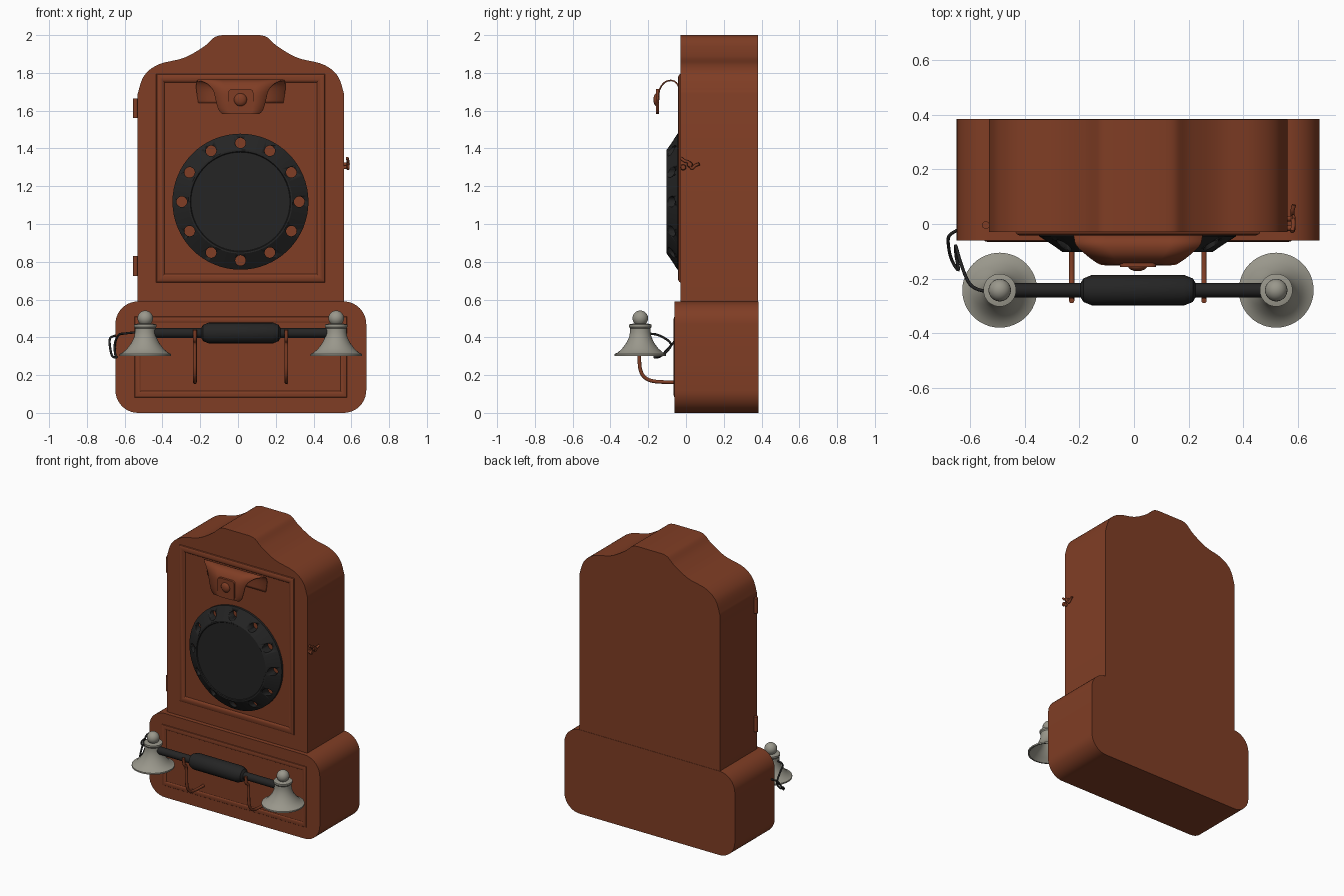
import bpy, bmesh, math
from mathutils import Matrix, Vector

if "Cube" in bpy.data.objects:
    bpy.data.objects.remove(bpy.data.objects["Cube"])

CX = 0.015  # cabinet centre line


def mat(name, rgb):
    m = bpy.data.materials.new(name)
    m.diffuse_color = (*rgb, 1)
    m.use_nodes = True
    m.node_tree.nodes["Principled BSDF"].inputs["Base Color"].default_value = m.diffuse_color
    return m


WOOD = mat("red brown wood", (0.215, 0.047, 0.018))
BLACK = mat("black", (0.018, 0.018, 0.018))
METAL = mat("grey metal", (0.32, 0.31, 0.26))


def finish(name, bm, material, angle=35):
    bmesh.ops.remove_doubles(bm, verts=bm.verts, dist=1e-5)
    bmesh.ops.recalc_face_normals(bm, faces=bm.faces)
    me = bpy.data.meshes.new(name)
    bm.to_mesh(me)
    bm.free()
    me.materials.append(material)
    for p in me.polygons:
        p.use_smooth = True
    me.set_sharp_from_angle(angle=math.radians(angle))
    ob = bpy.data.objects.new(name, me)
    bpy.context.collection.objects.link(ob)
    return ob


def slab(name, outline, y0, y1, material):
    """Extrude an x/z outline from y0 to y1."""
    bm = bmesh.new()
    f = bm.faces.new([bm.verts.new((x, y0, z)) for x, z in outline])
    r = bmesh.ops.extrude_face_region(bm, geom=[f])
    vs = [v for v in r["geom"] if isinstance(v, bmesh.types.BMVert)]
    bmesh.ops.translate(bm, verts=vs, vec=(0, y1 - y0, 0))
    return finish(name, bm, material)


def smooth_line(pts, n=4):
    """Catmull-Rom through the points (tuples of any size)."""
    pts = [Vector(p) for p in pts]
    out = []
    for i in range(len(pts) - 1):
        a, b, c, d = pts[max(i - 1, 0)], pts[i], pts[i + 1], pts[min(i + 2, len(pts) - 1)]
        for k in range(n):
            t = k / n
            out.append(0.5 * (2 * b + (c - a) * t + (2 * a - 5 * b + 4 * c - d) * t ** 2
                              + (3 * b - a - 3 * c + d) * t ** 3))
    return out + [pts[-1]]


def rounded(x0, x1, z0, z1, r, n=10):
    out = []
    for i, (x, z) in enumerate([(x1 - r, z1 - r), (x0 + r, z1 - r), (x0 + r, z0 + r), (x1 - r, z0 + r)]):
        for k in range(n + 1):
            a = math.pi / 2 * (i + k / n)
            out.append((x + r * math.cos(a), z + r * math.sin(a)))
    return out


def lathe(name, profile, loc, material, rot=Matrix(), n=48, angle=35):
    """Revolve (radius, height) points round the local z axis."""
    bm = bmesh.new()
    rings = [[bm.verts.new((r * math.cos(2 * math.pi * k / n), r * math.sin(2 * math.pi * k / n), h))
              for k in range(n)] for r, h in profile]
    for a, b in zip(rings, rings[1:]):
        for k in range(n):
            j = (k + 1) % n
            bm.faces.new((a[k], a[j], b[j], b[k]))
    bm.transform(Matrix.Translation(loc) @ rot)
    return finish(name, bm, material, angle)


def frame(name, x0, x1, z0, z1, y, steps):
    """Mitred rectangular moulding; steps are (inset, height)."""
    bm = bmesh.new()
    loops = [[bm.verts.new(p) for p in ((x0 + i, y - h, z0 + i), (x1 - i, y - h, z0 + i),
                                        (x1 - i, y - h, z1 - i), (x0 + i, y - h, z1 - i))]
             for i, h in steps]
    for a, b in zip(loops, loops[1:] + loops[:1]):
        for k in range(4):
            j = (k + 1) % 4
            bm.faces.new((a[k], a[j], b[j], b[k]))
    return finish(name, bm, WOOD)


def tube(name, pts, r, material):
    cu = bpy.data.curves.new(name, "CURVE")
    cu.dimensions = "3D"
    cu.bevel_depth, cu.bevel_resolution, cu.use_fill_caps = r, 3, True
    line = smooth_line(pts, 6)
    sp = cu.splines.new("POLY")
    sp.points.add(len(line) - 1)
    for p, v in zip(sp.points, line):
        p.co = (*v, 1)
    sp.use_smooth = True
    cu.materials.append(material)
    ob = bpy.data.objects.new(name, cu)
    bpy.context.collection.objects.link(ob)
    return ob


TO_FRONT = Matrix.Rotation(math.pi / 2, 4, "X")
TO_SIDE = Matrix.Rotation(math.pi / 2, 4, "Y")

# Cabinet with wavy crest, and wider base box
half = smooth_line([(0.10, 2.0), (0.14, 1.988), (0.195, 1.94), (0.30, 1.88), (0.435, 1.845),
                    (0.512, 1.785), (0.546, 1.69)], 6) + [Vector((0.546, 0.3))]
outline = [(CX + p.x, p.y) for p in half] + [(CX - p.x, p.y) for p in reversed(half)]
slab("cabinet", outline, -0.03, 0.382, WOOD)
slab("base_box", rounded(CX - 0.664, CX + 0.664, 0, 0.59, 0.12), -0.06, 0.384, WOOD)

# Panel mouldings
frame("door_moulding", -0.434, 0.462, 0.69, 1.795, -0.028,
      [(0, 0), (0.004, 0.008), (0.016, 0.014), (0.032, 0.012), (0.044, 0.004), (0.046, 0)])
frame("base_moulding", -0.55, 0.578, 0.08, 0.512, -0.058,
      [(0, 0), (0.004, 0.005), (0.016, 0.008), (0.026, 0.007), (0.034, 0.003), (0.036, 0)])

# Round dial with twelve finger holes
DX, DZ = 0.013, 1.118
dial = lathe("dial", [(0, 0.01), (0.36, 0.01), (0.36, 0.045), (0.275, 0.102), (0.266, 0.102),
                      (0.262, 0.097), (0, 0.097)], (DX, 0, DZ), BLACK, TO_FRONT, 64, 20)
bm = bmesh.new()
for k in range(12):
    a = math.pi * k / 6
    bmesh.ops.create_cone(bm, cap_ends=True, segments=20, radius1=0.028, radius2=0.028, depth=0.3,
                          matrix=Matrix.Translation((DX + 0.311 * math.cos(a), -0.05, DZ + 0.311 * math.sin(a))) @ TO_FRONT)
cutter = finish("hole_cutter", bm, BLACK)
cutter.hide_render = True
cutter.hide_viewport = True
cut = dial.modifiers.new("holes", "BOOLEAN")
cut.operation, cut.object, cut.solver = "DIFFERENCE", cutter, "EXACT"

# Folded hood above the dial: (y, z, half width)
path = smooth_line([(-0.033, 1.64, 0.225), (-0.036, 1.715, 0.236), (-0.052, 1.748, 0.234),
                    (-0.08, 1.76, 0.225), (-0.115, 1.748, 0.185), (-0.14, 1.71, 0.148),
                    (-0.146, 1.65, 0.132), (-0.147, 1.605, 0.118), (-0.148, 1.582, 0.098)], 4)
bm = bmesh.new()
rows = [[bm.verts.new((CX + s * p.z, p.x, p.y)) for s in (-1, -0.5, 0, 0.5, 1)] for p in path]
for a, b in zip(rows, rows[1:]):
    for k in range(4):
        bm.faces.new((a[k], a[k + 1], b[k + 1], b[k]))
hood = finish("hood", bm, WOOD, 50)
hood.modifiers.new("thickness", "SOLIDIFY").thickness = 0.008
hood.modifiers["thickness"].offset = 0
slab("hood_plate", rounded(CX - 0.066, CX + 0.066, 1.582, 1.715, 0.02, 4), -0.158, -0.142, WOOD)
lathe("hood_knob", [(0, 0.15), (0.034, 0.15), (0.034, 0.158), (0.027, 0.166), (0.014, 0.171), (0, 0.172)],
      (0.013, 0, 1.658), WOOD, TO_FRONT, 24, 60)

# Hinges on the left
for name, z in (("upper_hinge", 1.56), ("lower_hinge", 0.726)):
    lathe(name, [(0, 0), (0.014, 0), (0.014, 0.105), (0, 0.105)], (-0.542, -0.004, z), WOOD, n=16)

# Hook latch on the right
tube("latch_hook", [(0.578, -0.028, 1.35), (0.582, -0.01, 1.335), (0.582, 0.015, 1.325),
                    (0.58, 0.03, 1.295), (0.58, 0.05, 1.31), (0.585, 0.07, 1.318)], 0.008, WOOD)
for name, y, z in (("latch_pin_front", -0.015, 1.30), ("latch_pin_back", 0.02, 1.315)):
    lathe(name, [(0, 0), (0.01, 0), (0.01, 0.03), (0.016, 0.034), (0.012, 0.044), (0, 0.046)],
          (0.545, y, z), WOOD, TO_SIDE, 16)

# Cradle hooks holding the handset
HY, HZ = -0.242, 0.423
for name, x in (("left_cradle", -0.228), ("right_cradle", 0.256)):
    tube(name, [(x, -0.05, 0.162), (x, -0.16, 0.166), (x, -0.215, 0.185), (x, -0.242, 0.23),
                (x, -0.248, 0.31), (x, -0.252, 0.37), (x, -0.274, 0.392), (x, -0.28, 0.44)], 0.01, WOOD)

# Handset: bar with thick grip and a bell at each end
lathe("handset_grip", [(0, -0.48), (0.026, -0.48), (0.026, -0.21), (0.043, -0.2), (0.056, -0.168),
                       (0.056, 0.168), (0.043, 0.2), (0.026, 0.21), (0.026, 0.48), (0, 0.48)],
      (CX, HY, HZ), BLACK, TO_SIDE, 16, 30)
ball = [(0.041 * math.cos(a), 0.501 + 0.041 * math.sin(a))
        for a in (math.radians(d) for d in range(-45, 91, 15))]
bell = [(0, 0.41), (0.04, 0.40), (0.065, 0.36), (0.10, 0.328), (0.128, 0.302), (0.137, 0.302),
        (0.137, 0.312), (0.118, 0.320), (0.095, 0.342), (0.074, 0.37), (0.059, 0.402), (0.054, 0.43),
        (0.054, 0.448), (0.06, 0.456), (0.06, 0.468), (0.042, 0.472)] + ball
for name, x in (("left_bell", -0.491), ("right_bell", 0.52)):
    lathe(name, bell, (x, HY, 0), METAL)

# Cord looping from the left bell to the base
tube("cord", [(-0.50, -0.242, 0.42), (-0.55, -0.245, 0.425), (-0.60, -0.22, 0.42), (-0.632, -0.147, 0.412),
              (-0.652, -0.08, 0.365), (-0.65, -0.12, 0.31), (-0.642, -0.168, 0.295), (-0.665, -0.135, 0.30),
              (-0.677, -0.09, 0.345), (-0.677, -0.045, 0.395), (-0.645, -0.022, 0.41)], 0.006, BLACK)
